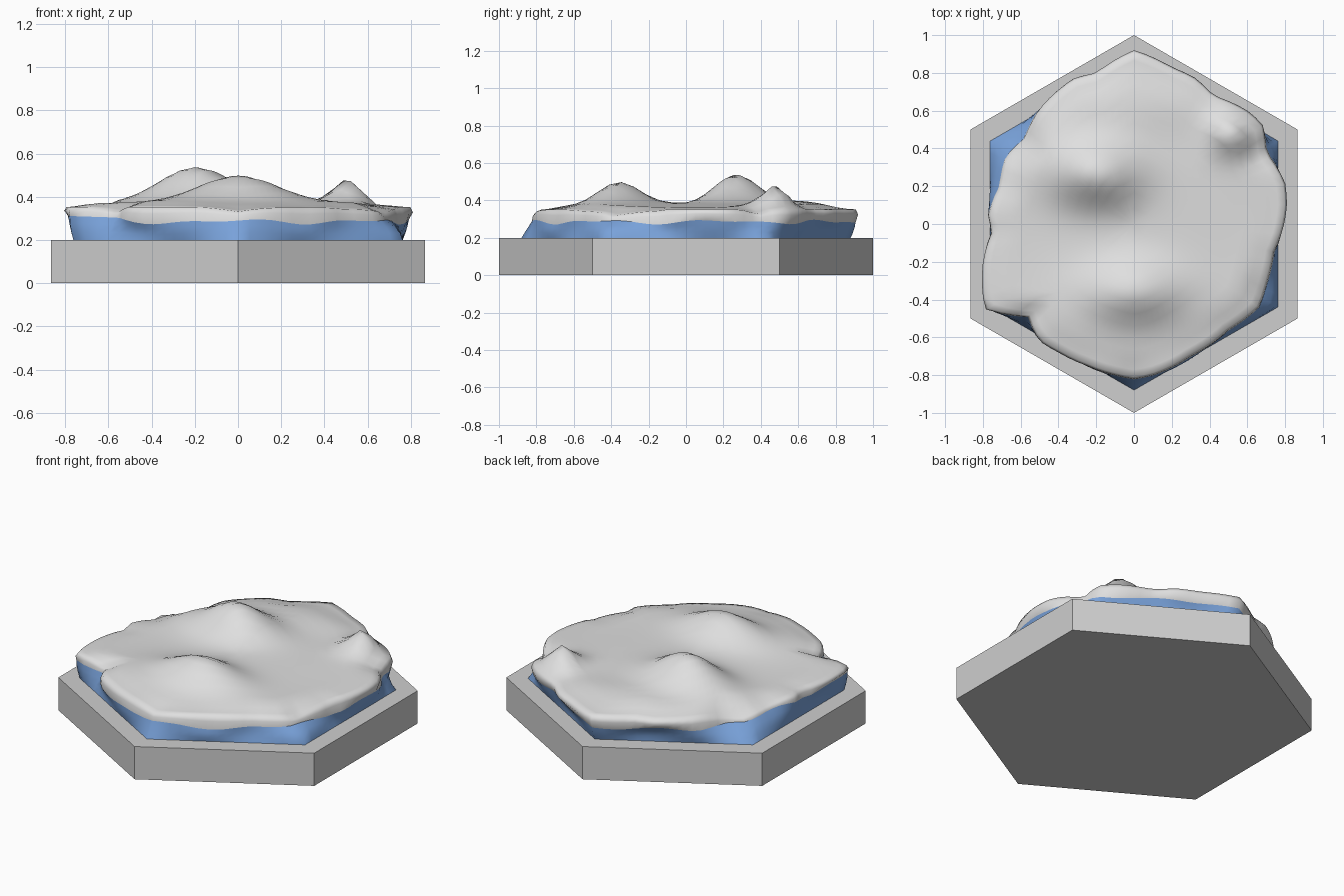
import bpy, bmesh, math
from math import sin, cos, pi, exp

if "Cube" in bpy.data.objects:
    bpy.data.objects.remove(bpy.data.objects["Cube"])

def material(name, rgb):
    m = bpy.data.materials.new(name)
    m.diffuse_color = (*rgb, 1)
    m.use_nodes = True
    m.node_tree.nodes["Principled BSDF"].inputs["Base Color"].default_value = m.diffuse_color
    return m

STONE = material("stone grey", (0.62, 0.62, 0.62))
SNOW = material("snow white", (0.74, 0.74, 0.74))
ICE = material("ice blue", (0.19, 0.36, 0.70))

# irregular snow outline seen from above
OUTLINE = [(.81, .1), (.80, .22), (.70, .38), (.68, .53), (.60, .60), (.42, .68),
           (.33, .77), (.2, .83), (0, .92), (-.2, .80), (-.32, .77), (-.5, .61),
           (-.58, .45), (-.68, .35), (-.71, .2), (-.77, .05), (-.75, -.04),
           (-.80, -.2), (-.79, -.45), (-.56, -.49), (-.5, -.62), (-.4, -.68),
           (-.25, -.75), (-.1, -.80), (0, -.82), (.1, -.80), (.3, -.70), (.5, -.56),
           (.66, -.44), (.70, -.32), (.74, -.15), (.79, -.02)]
POLAR = sorted((math.atan2(y, x) % (2 * pi), math.hypot(x, y)) for x, y in OUTLINE)
POLAR = ([(POLAR[-1][0] - 2 * pi, POLAR[-1][1])] + POLAR
         + [(POLAR[0][0] + 2 * pi, POLAR[0][1])])

def snow_r(a):
    for (a0, r0), (a1, r1) in zip(POLAR, POLAR[1:]):
        if a0 <= a <= a1:
            return r0 + (r1 - r0) * (a - a0) / (a1 - a0)

def hex_r(a, size):
    # hexagon with corners on the y axis
    return size * cos(pi / 6) / cos((a + pi / 6) % (pi / 3) - pi / 6)

# hills: x, y, height, width x, width y
HILLS = [(-.20, .27, .165, .24, .17), (0, -.36, .125, .26, .16),
         (.52, .50, .115, .10, .12), (0, .62, .03, .3, .15)]

def hill_z(x, y):
    z = .372 + .012 * sin(5 * x + 1) * cos(4 * y)
    for cx, cy, h, sx, sy in HILLS:
        z += h * exp(-((x - cx) / sx) ** 2 - ((y - cy) / sy) ** 2)
    return z

def rim_z(a):
    return .352 - .35 * max(0, hex_r(a, .88) - snow_r(a))

def lip(a):
    # wavy line where the snow meets the ice
    rs, rh = snow_r(a), hex_r(a, .88)
    z = .285 + .008 * sin(7 * a) + .006 * sin(13 * a + 1)
    z += .03 * max(0, -rs * cos(a) - .5) / .3
    return min(rs + .003, .4 * rs + .6 * rh + .01), min(z, rim_z(a) - .02)

N = 96
ANGLES = [2 * pi * i / N for i in range(N)]

def polar_object(name, rings, mat, cap=False):
    bm = bmesh.new()
    loops = [[bm.verts.new(p) for p in ring] for ring in rings]
    for lo, hi in zip(loops, loops[1:]):
        for i in range(len(lo)):
            j = (i + 1) % len(lo)
            bm.faces.new((lo[i], lo[j], hi[j], hi[i]))
    if cap == "fan":
        c = bm.verts.new((0, 0, hill_z(0, 0)))
        top = loops[-1]
        for i in range(len(top)):
            bm.faces.new((top[i], top[(i + 1) % len(top)], c))
    elif cap == "flat":
        bm.faces.new(loops[-1])
        bm.faces.new(loops[0][::-1])
    me = bpy.data.meshes.new(name)
    bm.to_mesh(me)
    bm.free()
    me.materials.append(mat)
    ob = bpy.data.objects.new(name, me)
    bpy.context.collection.objects.link(ob)
    return ob

def at(a, r, z):
    return (r * cos(a), r * sin(a), z)

# hexagonal base tile
polar_object("hex_base", [[at(pi / 2 + k * pi / 3, 1, z) for k in range(6)]
                          for z in (0, .2)], STONE, "flat")

# ice wall, from a hexagon foot to the wavy snow line
ice = []
for t in (0, .35, .7, 1):
    ring = []
    for a in ANGLES:
        r, z = lip(a)
        rh = hex_r(a, .88)
        ripple = .008 * sin(9 * a) * sin(pi * t)
        ring.append(at(a, rh + (r - rh) * t ** 1.5 + ripple, .199 + (z - .199) * t))
    ice.append(ring)
ice_ob = polar_object("ice_wall", ice, ICE)

# snow cap: overhanging lip, rounded rim, then rolling hills
snow = [[at(a, *lip(a)) for a in ANGLES],
        [at(a, max(snow_r(a), lip(a)[0] - .01), .35 * lip(a)[1] + .65 * rim_z(a) - .003)
         for a in ANGLES],
        [at(a, snow_r(a) - .012, rim_z(a)) for a in ANGLES]]
for f in [.94, .88, .81, .74, .66, .58, .5, .42, .34, .26, .18, .09]:
    ring = []
    for a in ANGLES:
        r = f * snow_r(a)
        w = min(1, (1 - f) / .2)
        w = w * w * (3 - 2 * w)
        z = rim_z(a) + (hill_z(r * cos(a), r * sin(a)) - rim_z(a)) * w
        ring.append(at(a, r, z))
    snow.append(ring)
snow_ob = polar_object("snow_cap", snow, SNOW, "fan")

for ob in (ice_ob, snow_ob):
    ob.data.polygons.foreach_set("use_smooth", [True] * len(ob.data.polygons))
